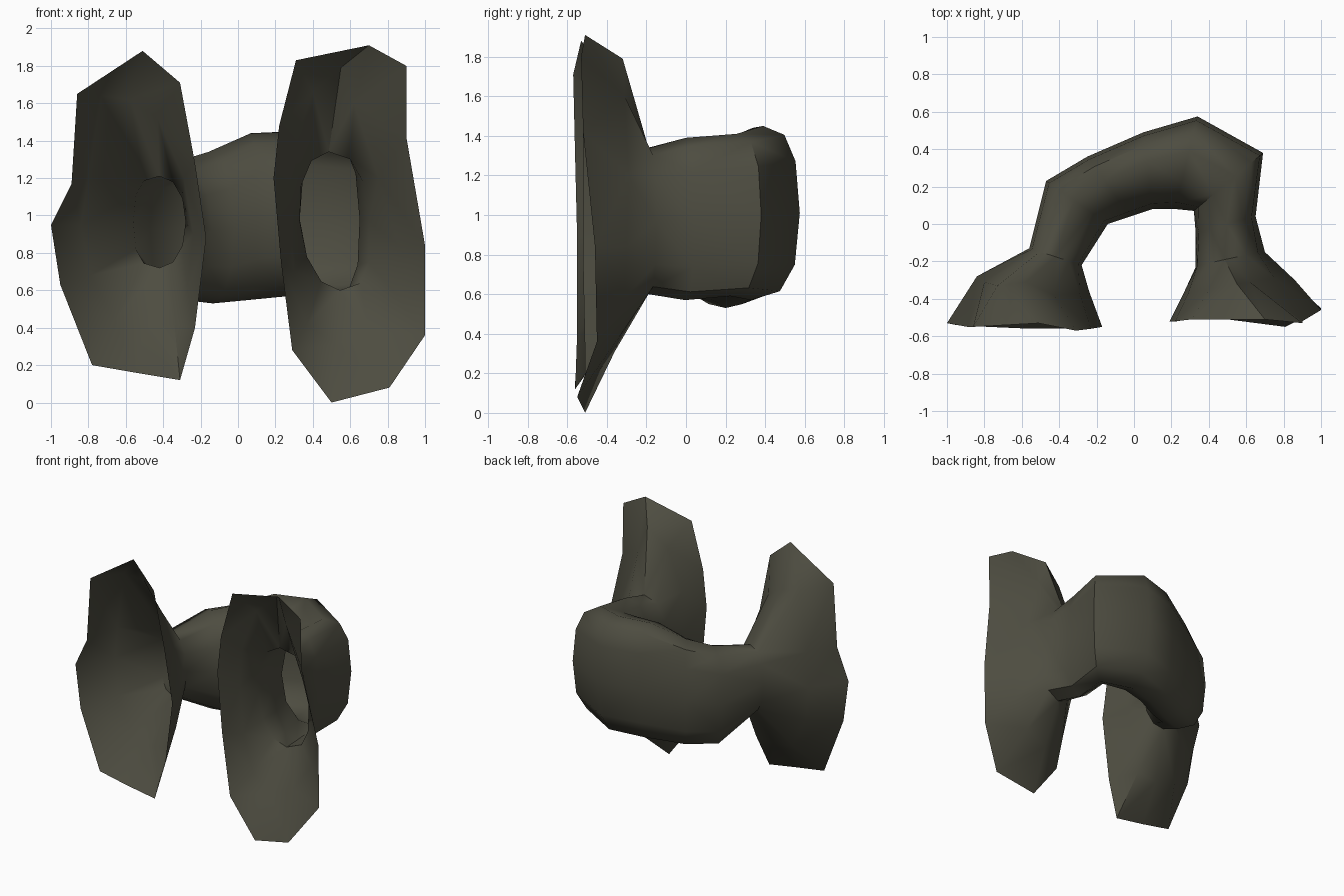
import bpy, bmesh, math
from mathutils import Vector

mat = bpy.data.materials.new("dark olive")
mat.diffuse_color = (0.075, 0.073, 0.052, 1)

# flared mouth rims, from the outer side over the top
left_rim = [(-1, -.53, .95), (-.89, -.55, 1.17), (-.86, -.55, 1.65), (-.51, -.53, 1.88),
            (-.31, -.57, 1.71), (-.23, -.56, 1.28), (-.17, -.55, .88), (-.23, -.55, .40),
            (-.31, -.56, .12), (-.55, -.56, .16), (-.78, -.55, .20), (-.95, -.54, .63)]
right_rim = [(1, -.46, .84), (.90, -.52, 1.42), (.90, -.53, 1.80), (.70, -.51, 1.91),
             (.31, -.51, 1.83), (.22, -.52, 1.48), (.19, -.52, 1.20), (.23, -.52, .75),
             (.29, -.51, .28), (.50, -.51, 0), (.81, -.55, .08), (1, -.45, .36)]

# uneven rings halfway down each flare
left_flare = [(-.84, -.28, .95), (-.80, -.31, 1.2), (-.73, -.33, 1.64), (-.58, -.31, 1.62),
              (-.43, -.38, 1.52), (-.29, -.37, 1.2), (-.24, -.36, .9), (-.27, -.36, .6),
              (-.34, -.36, .42), (-.50, -.36, .40), (-.66, -.34, .44), (-.79, -.31, .68)]
right_flare = [(.86, -.30, .84), (.75, -.29, 1.2), (.62, -.31, 1.6), (.55, -.32, 1.79),
               (.40, -.35, 1.66), (.29, -.37, 1.35), (.27, -.36, 1.05), (.30, -.36, .70),
               (.37, -.35, .42), (.52, -.36, .31), (.70, -.34, .38), (.84, -.31, .58)]

# bent tube sections: outer x, y, inner x, y, bottom z, top z, sideways lean, crest shift
sections = [(-.56, -.13, -.28, -.22, .72, 1.21, 0, 0),
            (-.47, .23, -.14, 0, .55, 1.29, 0, .1), (-.25, .36, -.02, .04, .53, 1.34, 0, .2),
            (.05, .49, .10, .08, .55, 1.44, 0, .25), (.34, .575, .22, .08, .57, 1.45, 0, .25),
            (.69, .38, .32, .07, .59, 1.41, 0, .2), (.65, .04, .33, -.05, .57, 1.39, .01, .1),
            (.70, -.15, .33, -.23, .60, 1.34, .03, 0)]


def section(ox, oy, ix, iy, zb, zt, lean, crest, n=12):
    pts = []
    for k in range(n):
        a = 2 * math.pi * k / n
        c, s = math.cos(a), math.sin(a)
        power = .75 if c > -.01 else .95
        c, s = (math.copysign(abs(v) ** power, v) for v in (c, s))
        c += crest * max(s, 0) * (1 - abs(c))
        pts.append(((ox + ix) / 2 + c * (ox - ix) / 2 - lean * s,
                    (oy + iy) / 2 + c * (oy - iy) / 2,
                    (zb + zt) / 2 + s * (zt - zb) / 2))
    return pts


# loft the open tube from mouth to mouth
rings = [left_rim, left_flare] + [section(*s) for s in sections] + [right_flare, right_rim]
bm = bmesh.new()
rings = [[bm.verts.new(Vector(p)) for p in r] for r in rings]
for a, b in zip(rings, rings[1:]):
    for k in range(12):
        j = (k + 1) % 12
        bm.faces.new((a[k], b[k], b[j], a[j]))
bmesh.ops.triangulate(bm, faces=bm.faces[:])
bmesh.ops.recalc_face_normals(bm, faces=bm.faces[:])
mesh = bpy.data.meshes.new("flared_tube")
bm.to_mesh(mesh)
bm.free()
mesh.materials.append(mat)
tube = bpy.data.objects.new("flared_tube", mesh)
bpy.context.collection.objects.link(tube)
bpy.context.view_layer.objects.active = tube
tube.select_set(True)
bpy.ops.object.shade_smooth_by_angle(angle=math.radians(50))
